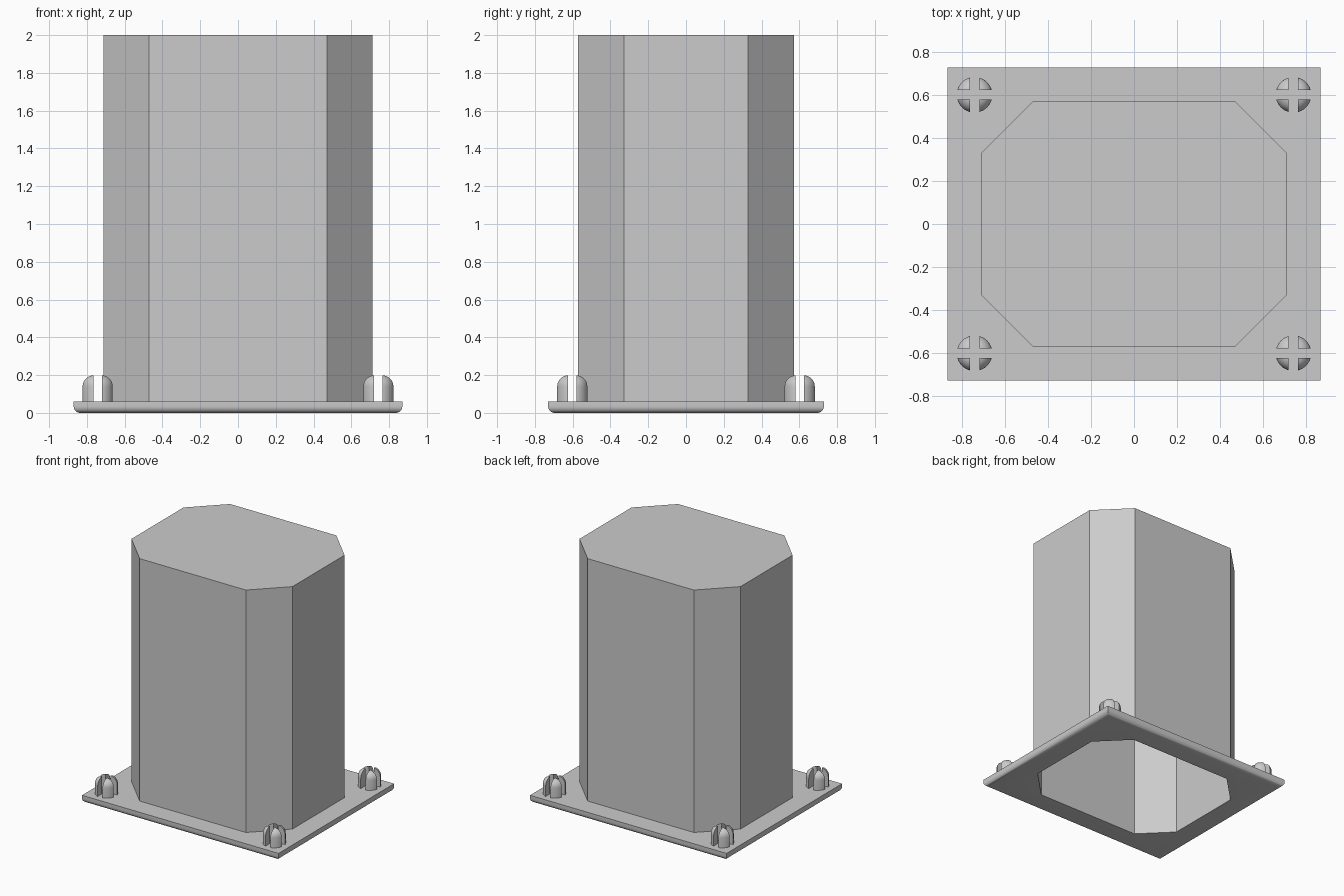
import bpy, bmesh, math
from mathutils import Matrix, Vector

if "Cube" in bpy.data.objects:
    bpy.data.objects.remove(bpy.data.objects["Cube"], do_unlink=True)

grey = bpy.data.materials.new("light_grey")
grey.use_nodes = True
GREY = (0.6, 0.6, 0.6, 1)
grey.diffuse_color = GREY
grey.node_tree.nodes["Principled BSDF"].inputs["Base Color"].default_value = GREY

BASE_X, BASE_Y, BASE_TOP = 0.87, 0.73, 0.06
HALF_X, HALF_Y, CHAMFER, WALL = 0.713, 0.572, 0.243, 0.03


def add_object(name, bm):
    bmesh.ops.recalc_face_normals(bm, faces=bm.faces)
    mesh = bpy.data.meshes.new(name)
    bm.to_mesh(mesh)
    bm.free()
    mesh.materials.append(grey)
    obj = bpy.data.objects.new(name, mesh)
    bpy.context.collection.objects.link(obj)
    return obj


def activate(obj):
    bpy.ops.object.select_all(action='DESELECT')
    obj.select_set(True)
    bpy.context.view_layer.objects.active = obj


def smooth(obj):
    activate(obj)
    bpy.ops.object.shade_smooth_by_angle(angle=math.radians(35))


def octagon_prism(name, inset, z0, z1):
    """Chamfered rectangle extruded from z0 to z1."""
    x, y = HALF_X - inset, HALF_Y - inset
    c = CHAMFER - inset * (2 - math.sqrt(2))
    quarter = [(x, y - c), (x - c, y)]
    pts = []
    for sx, sy in ((1, 1), (-1, 1), (-1, -1), (1, -1)):
        corner = quarter if sx * sy > 0 else quarter[::-1]
        pts += [(sx * px, sy * py, z0) for px, py in corner]
    bm = bmesh.new()
    face = bm.faces.new([bm.verts.new(p) for p in pts])
    top = bmesh.ops.extrude_face_region(bm, geom=[face], use_keep_orig=True)["geom"]
    bmesh.ops.translate(bm, vec=(0, 0, z1 - z0),
                        verts=[v for v in top if isinstance(v, bmesh.types.BMVert)])
    return add_object(name, bm)


def cut(obj, cutter):
    mod = obj.modifiers.new("hollow", 'BOOLEAN')
    mod.operation, mod.solver, mod.object = 'DIFFERENCE', 'EXACT', cutter
    activate(obj)
    bpy.ops.object.modifier_apply(modifier=mod.name)


# Base plate with rounded underside edges
bm = bmesh.new()
bmesh.ops.create_cube(bm, size=1, matrix=Matrix.Translation((0, 0, BASE_TOP / 2))
                      @ Matrix.Diagonal((2 * BASE_X, 2 * BASE_Y, BASE_TOP, 1)))
low = [e for e in bm.edges if all(v.co.z < 0.01 for v in e.verts)]
bmesh.ops.bevel(bm, geom=low, offset=0.035, segments=6, profile=0.5, affect='EDGES')
plate = add_object("base_plate", bm)

# Hollow column, open through the base
column = octagon_prism("column", 0, BASE_TOP, 2)
cutter = octagon_prism("hollow_cutter", WALL, -0.2, 2 - WALL)
cutter.hide_render = True
cut(plate, cutter)
cut(column, cutter)
bpy.data.objects.remove(cutter, do_unlink=True)
smooth(plate)


# Split peg: a domed post divided into four prongs by a cross slot
def split_peg(name, cx, cy, radius=0.083, top=0.2, fillet=0.06, gap=0.022):
    profile = [(0, BASE_TOP), (radius, BASE_TOP)]
    for i in range(9):
        a = math.pi / 2 * i / 8
        profile.append((radius - fillet + fillet * math.cos(a),
                        top - fillet + fillet * math.sin(a)))
    profile.append((0, top))
    bm = bmesh.new()
    verts = [bm.verts.new((r, 0, z)) for r, z in profile]
    edges = [bm.edges.new(pair) for pair in zip(verts, verts[1:])]
    bmesh.ops.spin(bm, geom=verts + edges, axis=(0, 0, 1), cent=(0, 0, 0),
                   angle=2 * math.pi, steps=40)
    bmesh.ops.remove_doubles(bm, verts=bm.verts, dist=0.0002)
    # Keep one prong and close its slot faces
    for axis in (Vector((1, 0, 0)), Vector((0, 1, 0))):
        bmesh.ops.bisect_plane(bm, geom=bm.verts[:] + bm.edges[:] + bm.faces[:],
                               plane_co=axis * gap, plane_no=axis, clear_inner=True)
        rim = [e for e in bm.edges if e.is_boundary]
        bmesh.ops.contextual_create(bm, geom=rim)
    # Repeat the prong around the post
    prong = bm.verts[:] + bm.edges[:] + bm.faces[:]
    for k in range(1, 4):
        copy = bmesh.ops.duplicate(bm, geom=prong)["geom"]
        bmesh.ops.rotate(bm, cent=(0, 0, 0), matrix=Matrix.Rotation(k * math.pi / 2, 3, 'Z'),
                         verts=[v for v in copy if isinstance(v, bmesh.types.BMVert)])
    peg = add_object(name, bm)
    peg.location = (cx, cy, 0)
    smooth(peg)


for sx, side in ((1, "left"), (-1, "right")):
    for sy, end in ((-1, "front"), (1, "back")):
        split_peg(f"{end}_{side}_peg", sx * 0.743, sy * 0.602)
